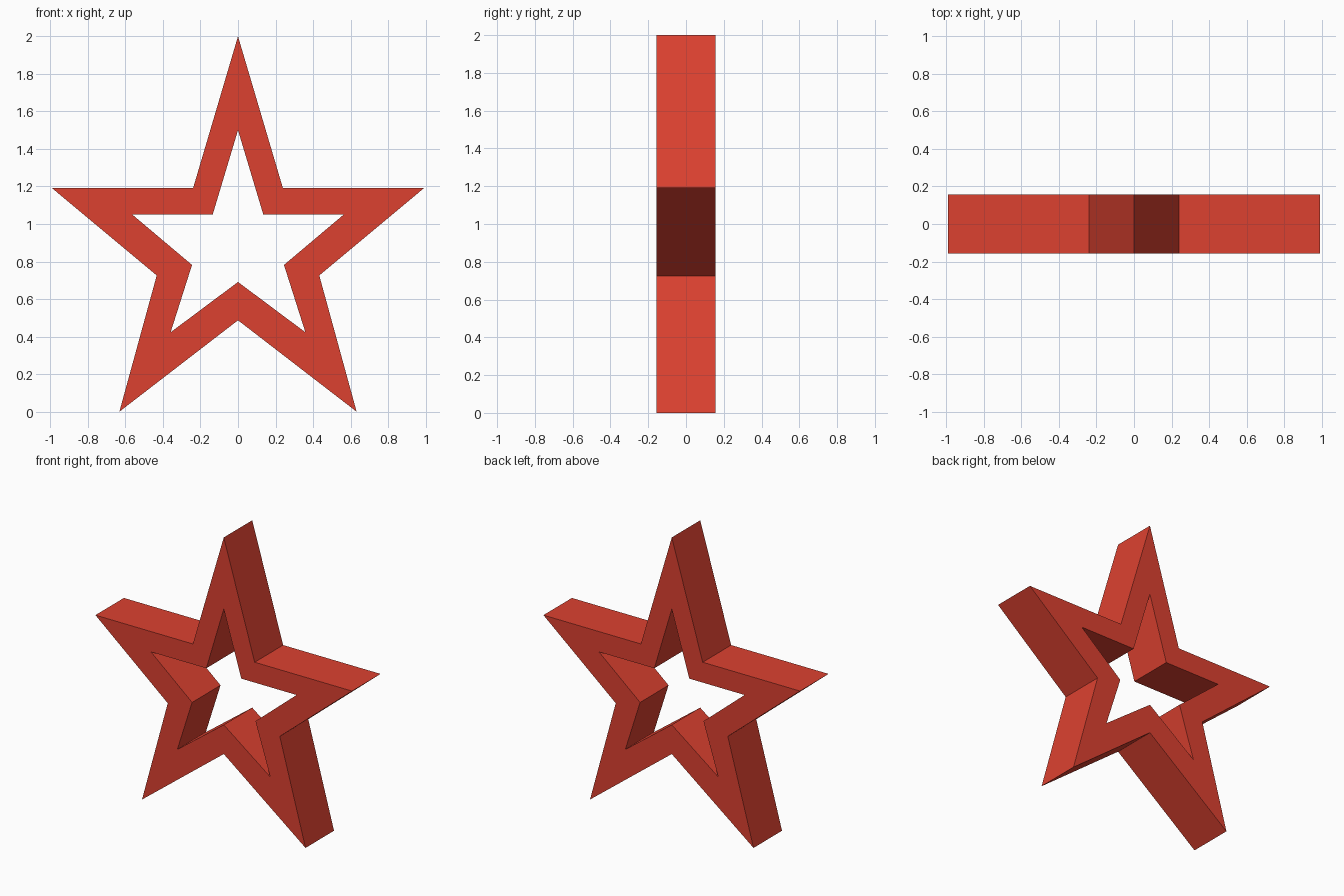
import bpy, bmesh

if "Cube" in bpy.data.objects:
    bpy.data.objects.remove(bpy.data.objects["Cube"])

HALF_DEPTH = 0.157

# Right half of each outline (x, z), from top point to bottom notch
OUTER = [(0, 2.0), (0.239, 1.192), (0.992, 1.192), (0.433, 0.726), (0.632, 0.0), (0, 0.487)]
INNER = [(0, 1.5), (0.135, 1.05), (0.563, 1.05), (0.245, 0.782), (0.359, 0.423), (0, 0.691)]


def mirrored(half):
    return half + [(-x, z) for x, z in half[-2:0:-1]]


def ring(bm, outline, y):
    return [bm.verts.new((x, y, z)) for x, z in outline]


red = bpy.data.materials.new("red")
red.diffuse_color = (0.72, 0.053, 0.03, 1)
red.use_nodes = True
red.node_tree.nodes["Principled BSDF"].inputs["Base Color"].default_value = red.diffuse_color

# Hollow star frame: four outlines joined in a closed loop of quads
bm = bmesh.new()
outer, inner = mirrored(OUTER), mirrored(INNER)
rings = [ring(bm, outer, -HALF_DEPTH), ring(bm, outer, HALF_DEPTH),
         ring(bm, inner, HALF_DEPTH), ring(bm, inner, -HALF_DEPTH)]
for k in range(4):
    a, b = rings[k], rings[(k + 1) % 4]
    for i in range(len(a)):
        j = (i + 1) % len(a)
        bm.faces.new((a[i], a[j], b[j], b[i]))
bmesh.ops.recalc_face_normals(bm, faces=bm.faces)

mesh = bpy.data.meshes.new("star_frame")
bm.to_mesh(mesh)
bm.free()
mesh.materials.append(red)
star = bpy.data.objects.new("star_frame", mesh)
bpy.context.collection.objects.link(star)
